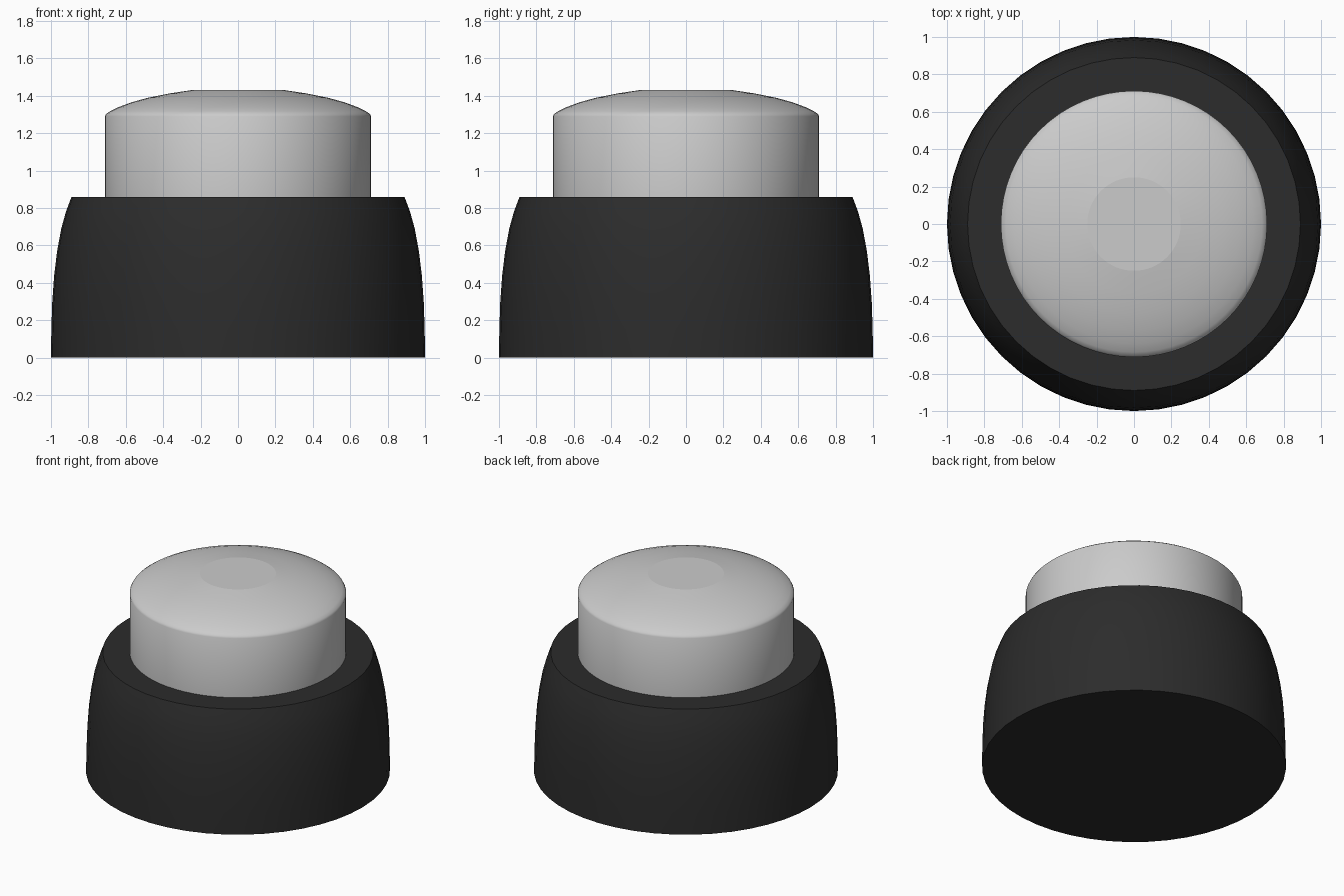
import bpy, bmesh
from math import cos, sin, tau, radians

if "Cube" in bpy.data.objects:
    bpy.data.objects.remove(bpy.data.objects["Cube"])


def lathe(name, profile, segments, cap_bottom=True):
    """Spin a list of (radius, height) points about z and close the ends."""
    bm = bmesh.new()
    rings = [[bm.verts.new((r * cos(tau * i / segments), r * sin(tau * i / segments), z))
              for i in range(segments)] for r, z in profile]
    for low, high in zip(rings, rings[1:]):
        for i in range(segments):
            j = (i + 1) % segments
            bm.faces.new((low[i], low[j], high[j], high[i]))
    if cap_bottom:
        bm.faces.new(rings[0][::-1])
    bm.faces.new(rings[-1])
    mesh = bpy.data.meshes.new(name)
    bm.to_mesh(mesh)
    bm.free()
    obj = bpy.data.objects.new(name, mesh)
    bpy.context.collection.objects.link(obj)

    # smooth sides, flat end discs
    bpy.ops.object.select_all(action='DESELECT')
    obj.select_set(True)
    bpy.context.view_layer.objects.active = obj
    bpy.ops.object.shade_smooth_by_angle(angle=radians(40))
    for face in mesh.polygons:
        if len(face.vertices) > 4:
            face.use_smooth = False
    return obj


# dark housing with sides that curve inward towards the top
housing = lathe("housing", [(1.0, 0), (0.998, 0.15), (0.993, 0.3), (0.983, 0.44),
                            (0.967, 0.57), (0.945, 0.69), (0.92, 0.78), (0.89, 0.86)], 48)
dark = bpy.data.materials.new("dark_plastic")
dark.diffuse_color = (0.025, 0.025, 0.025, 1)
dark.use_nodes = True
dark.node_tree.nodes["Principled BSDF"].inputs["Base Color"].default_value = dark.diffuse_color
housing.data.materials.append(dark)

# grey push button with a domed face and small flat centre
lathe("button", [(0.712, 0.86), (0.712, 1.29), (0.705, 1.303), (0.685, 1.317),
                 (0.64, 1.339), (0.57, 1.365), (0.48, 1.39), (0.37, 1.412),
                 (0.25, 1.43)], 64, cap_bottom=False)
